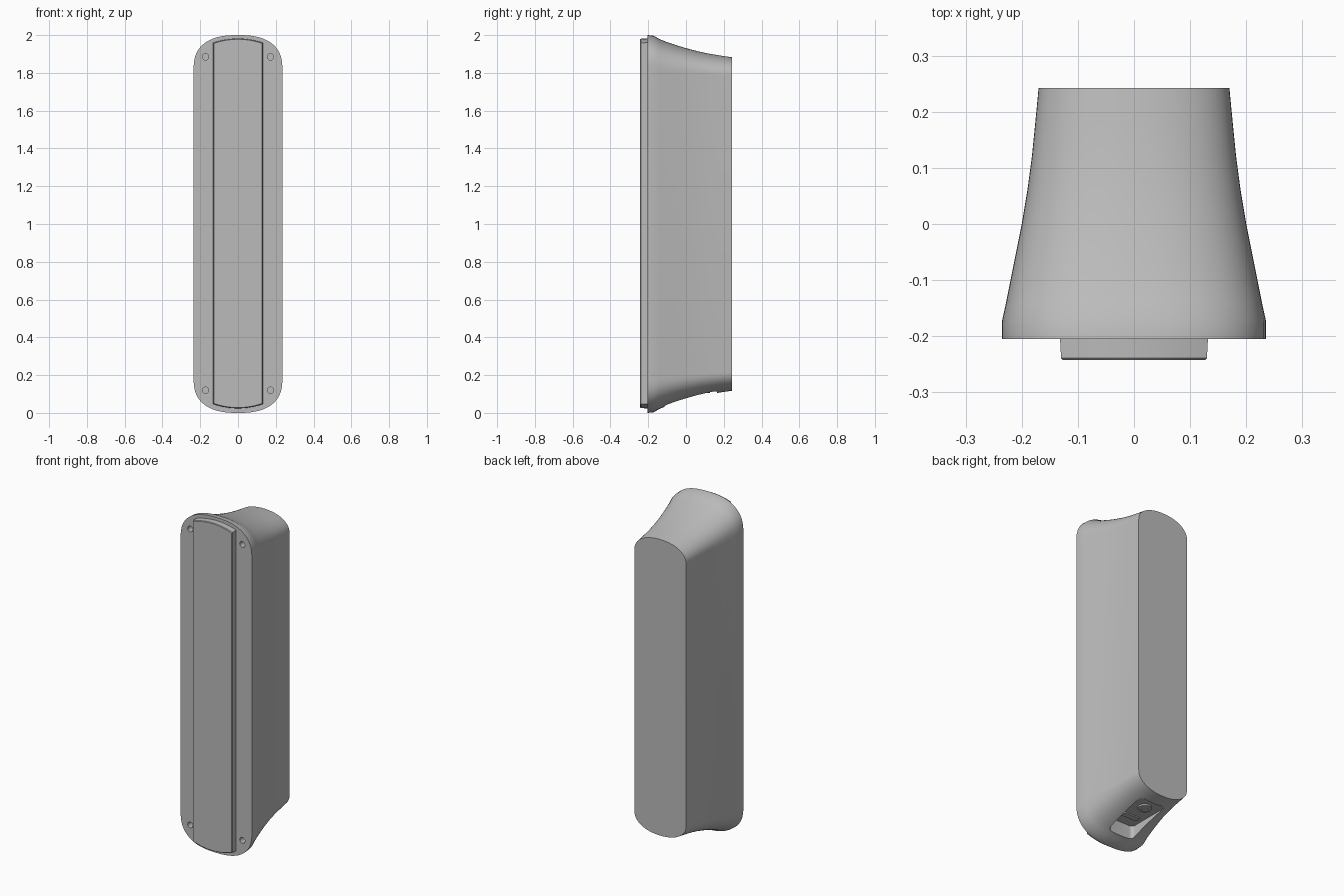
import bpy, bmesh
from math import pi, cos, sin
from mathutils import Matrix

if "Cube" in bpy.data.objects:
    bpy.data.objects.remove(bpy.data.objects["Cube"], do_unlink=True)

grey = bpy.data.materials.new("light_grey")
grey.use_nodes = True
grey.diffuse_color = (0.5, 0.5, 0.5, 1)
grey.node_tree.nodes["Principled BSDF"].inputs["Base Color"].default_value = (0.5, 0.5, 0.5, 1)


def make_object(name, bm):
    bmesh.ops.recalc_face_normals(bm, faces=bm.faces)
    mesh = bpy.data.meshes.new(name)
    bm.to_mesh(mesh)
    bm.free()
    mesh.materials.append(grey)
    ob = bpy.data.objects.new(name, mesh)
    bpy.context.collection.objects.link(ob)
    return ob


def activate(ob):
    bpy.ops.object.select_all(action='DESELECT')
    ob.select_set(True)
    bpy.context.view_layer.objects.active = ob


def loft(name, rings):
    """Closed skin through equal rings of points, capped at both ends."""
    bm = bmesh.new()
    loops = [[bm.verts.new(p) for p in ring] for ring in rings]
    n = len(loops[0])
    for a, b in zip(loops, loops[1:]):
        for i in range(n):
            j = (i + 1) % n
            bm.faces.new((a[i], a[j], b[j], b[i]))
    bm.faces.new(loops[0])
    bm.faces.new(loops[-1][::-1])
    return make_object(name, bm)


def power(v, e):
    return (1 if v >= 0 else -1) * abs(v) ** e


def outline(y, half, low, high, cap, exponent, steps=32):
    """Tall slot outline with superelliptic ends."""
    pts = []
    for sign, centre in ((1, high - cap), (-1, low + cap)):
        for k in range(steps + 1):
            a = pi * k / steps
            pts.append((sign * half * power(cos(a), 2 / exponent), y,
                        centre + sign * cap * abs(sin(a)) ** (2 / exponent)))
    return pts


def cylinder(name, radius, depth, matrix):
    bm = bmesh.new()
    bmesh.ops.create_cone(bm, cap_ends=True, segments=32, radius1=radius,
                          radius2=radius, depth=depth, matrix=matrix)
    return make_object(name, bm)


def rounded_box(name, size, centre, radius):
    """Box with rounded upright edges."""
    bm = bmesh.new()
    bmesh.ops.create_cube(bm, size=1)
    bmesh.ops.scale(bm, vec=size, verts=bm.verts)
    bmesh.ops.translate(bm, vec=centre, verts=bm.verts)
    upright = [e for e in bm.edges if abs(e.verts[0].co.z - e.verts[1].co.z) > 1e-5]
    bmesh.ops.bevel(bm, geom=upright, offset=radius, segments=6, profile=0.5, affect='EDGES')
    return make_object(name, bm)


def cut(target, cutter):
    activate(target)
    mod = target.modifiers.new("cut", 'BOOLEAN')
    mod.operation, mod.solver, mod.object = 'DIFFERENCE', 'EXACT', cutter
    bpy.ops.object.modifier_apply(modifier=mod.name)
    bpy.data.objects.remove(cutter, do_unlink=True)


# Flared housing: depth, half width, inset of the ends
stations = [(-.205, .235, 0), (-.172, .235, .003), (-.14, .228, .021), (-.1, .22, .037),
            (-.05, .21, .054), (0, .2, .069), (.06, .19, .085), (.12, .182, .098),
            (.18, .176, .108), (.2425, .17, .117)]
rings = []
for y, half, inset in stations:
    t = inset / .117
    rings.append(outline(y, half, inset, 2 - inset, .18 - .08 * t, 2.5 - .35 * t))
housing = loft("housing", rings)

# Screw holes in the four corners of the front
for x in (-.172, .172):
    for z in (.12, 1.885):
        cut(housing, cylinder("hole_cutter", .017, .08,
                              Matrix.Translation((x, -.205, z)) @ Matrix.Rotation(pi / 2, 4, 'X')))

# Socket recess in the underside
cut(housing, rounded_box("recess_cutter", (.17, .28, .3), (0, .025, -.035), .022))


# Raised front panel with arched ends and a softened front edge
def panel_ring(y, half, inset, steps=16):
    pts = []
    for sign in (1, -1):
        for k in range(steps + 1):
            u = 1 - 2 * k / steps
            rise = (.957 - inset) + .022 * (1 - u * u)
            pts.append((sign * half * u, y, 1.003 + sign * rise))
    return pts


panel = loft("front_panel", [panel_ring(-.2, .132, 0), panel_ring(-.239, .13, .001),
                             panel_ring(-.2425, .127, .004)])

# Round button and narrow port inside the recess
button_ring = cylinder("button_ring", .038, .012, Matrix.Translation((0, .09, .112)))
cut(button_ring, cylinder("ring_cutter", .024, .008, Matrix.Translation((0, .09, .106))))
port = rounded_box("port_plate", (.11, .035, .008), (0, -.03, .112), .008)

for ob in (housing, panel, button_ring, port):
    activate(ob)
    bpy.ops.object.shade_smooth_by_angle(angle=pi / 6)
